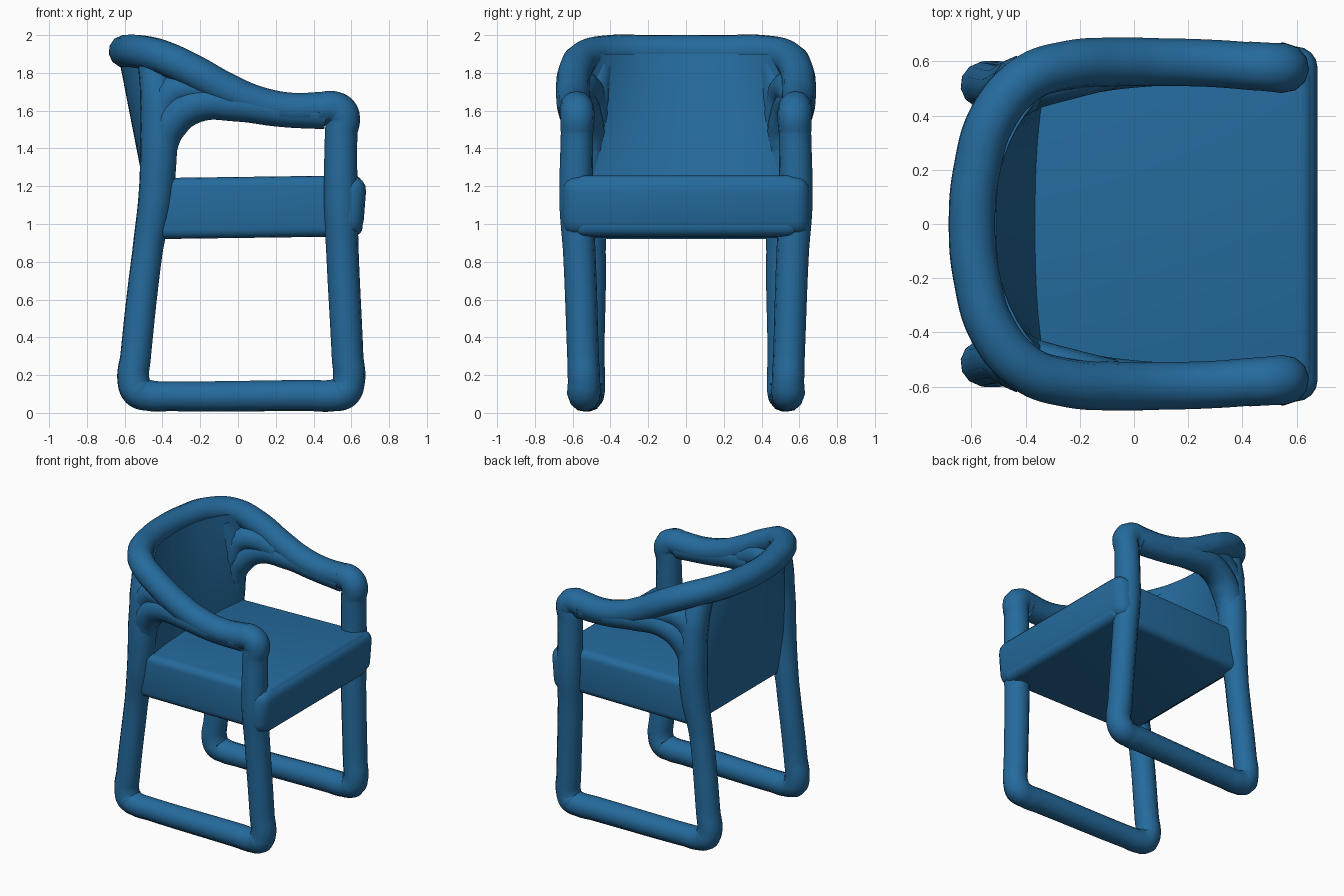
import bpy, bmesh
from mathutils import Vector

cube = bpy.data.objects.get("Cube")
if cube:
    bpy.data.objects.remove(cube, do_unlink=True)

COLOR = (0.018, 0.145, 0.335, 1)
blue = bpy.data.materials.new("chair blue")
blue.use_nodes = True
blue.diffuse_color = COLOR
bsdf = next(n for n in blue.node_tree.nodes if n.type == 'BSDF_PRINCIPLED')
bsdf.inputs["Base Color"].default_value = COLOR
bsdf.inputs["Roughness"].default_value = 0.6


def finish(obj, angle=0.9):
    """Turn an object into a mesh and smooth it, keeping hard creases."""
    bpy.ops.object.select_all(action='DESELECT')
    obj.select_set(True)
    bpy.context.view_layer.objects.active = obj
    bpy.ops.object.convert(target='MESH')
    obj = bpy.context.object
    if not obj.data.materials:
        obj.data.materials.append(blue)
    bpy.ops.object.shade_smooth_by_angle(angle=angle)


def tube(name, points, mirror=False):
    """Round tube through (x, y, z, radius) points, optionally mirrored in y."""
    curve = bpy.data.curves.new(name, 'CURVE')
    curve.dimensions = '3D'
    curve.bevel_depth = 1
    curve.bevel_resolution = 4
    curve.resolution_u = 8
    curve.use_fill_caps = True
    for side in ((1, -1) if mirror else (1,)):
        spline = curve.splines.new('BEZIER')
        spline.bezier_points.add(len(points) - 1)
        for bp, (x, y, z, r) in zip(spline.bezier_points, points):
            bp.co = (x, y * side, z)
            bp.radius = r
            bp.handle_left_type = bp.handle_right_type = 'AUTO'
    obj = bpy.data.objects.new(name, curve)
    bpy.context.collection.objects.link(obj)
    finish(obj)


# Side frames: arm end, front leg, floor runner and back leg as one bent tube
tube("side_frame", [
    (0.42, .585, 1.605, .088), (0.51, .578, 1.612, .09), (0.55, .575, 1.58, .092),
    (0.546, .577, 1.48, .086), (0.545, .58, 1.1, .09), (0.553, .565, 0.85, .086),
    (0.58, .545, 0.3, .084), (0.585, .54, 0.16, .086), (0.56, .54, 0.11, .09),
    (0.5, .538, 0.092, .084), (0.38, .535, 0.092, .083), (-0.36, .52, 0.088, .079),
    (-0.47, .518, 0.092, .082), (-0.53, .515, 0.115, .088), (-0.553, .513, 0.17, .086),
    (-0.542, .513, 0.3, .082), (-0.48, .505, 0.85, .081), (-0.435, .52, 1.15, .093),
    (-0.42, .52, 1.42, .1), (-0.42, .5, 1.66, .1), (-0.45, .46, 1.84, .08),
], mirror=True)

# Lower branch flowing from the back leg under the arm, and the web above it
tube("arm_bracket", [
    (-0.42, .515, 1.36, .085), (-0.36, .53, 1.53, .098), (-0.22, .565, 1.632, .095),
    (0, .593, 1.632, .09), (0.22, .595, 1.598, .083), (0.46, .58, 1.585, .083),
], mirror=True)
tube("arm_web", [
    (-0.42, .5, 1.55, .095), (-0.36, .52, 1.68, .092), (-0.26, .545, 1.72, .09),
    (-0.08, .585, 1.67, .085),
], mirror=True)

# Continuous top rail sweeping from arm to arm
half = [
    (0.46, .58, 1.612, .088), (0.28, .593, 1.608, .087), (0.1, .597, 1.643, .088),
    (-0.06, .598, 1.71, .09), (-0.25, .585, 1.815, .09), (-0.4, .533, 1.883, .09),
    (-0.52, .395, 1.912, .09), (-0.58, .2, 1.914, .088),
]
tube("top_rail", half + [(-0.598, 0, 1.914, .087)]
     + [(x, -y, z, r) for x, y, z, r in reversed(half)])


# Upholstered back panel: flat at the seat, bowed along the rail at the top
def back_panel():
    rows, cols = 10, 20
    bm = bmesh.new()

    def sheet(bottom, top):
        grid = []
        for i in range(rows + 1):
            t = i / rows
            line = []
            for j in range(cols + 1):
                s = 2 * j / cols - 1
                bow = 0.2 * abs(s) ** 2.6 * t ** 1.5
                x = bottom + (top - bottom) * t + bow
                line.append(bm.verts.new((x, s * 0.51, 0.95 + 0.95 * t)))
            grid.append(line)
        return grid

    back, front = sheet(-0.45, -0.635), sheet(-0.3, -0.51)
    for i in range(rows):
        for j in range(cols):
            for g in (back, front):
                bm.faces.new((g[i][j], g[i][j + 1], g[i + 1][j + 1], g[i + 1][j]))
        for j in (0, cols):
            bm.faces.new((back[i][j], back[i + 1][j], front[i + 1][j], front[i][j]))
    for j in range(cols):
        for i in (0, rows):
            bm.faces.new((back[i][j], back[i][j + 1], front[i][j + 1], front[i][j]))
    bmesh.ops.recalc_face_normals(bm, faces=bm.faces)
    mesh = bpy.data.meshes.new("back_panel")
    bm.to_mesh(mesh)
    bm.free()
    obj = bpy.data.objects.new("back_panel", mesh)
    bpy.context.collection.objects.link(obj)
    finish(obj)


back_panel()


def block(name, low, high, bevel, shape=None):
    """Rounded box between two corners; shape may nudge its corners first."""
    low, high = Vector(low), Vector(high)
    bpy.ops.mesh.primitive_cube_add(size=1)
    obj = bpy.context.object
    obj.name = obj.data.name = name
    for v in obj.data.vertices:
        v.co = Vector([lo if c < 0 else hi for c, lo, hi in zip(v.co, low, high)])
        if shape:
            shape(v.co)
    mod = obj.modifiers.new("round", 'BEVEL')
    mod.width = bevel
    mod.segments = 4
    finish(obj)


def slope_seat(co):
    # the back end sits a little lower and narrower
    if co.x < 0:
        co.z -= 0.015
        co.y *= 0.96


def taper_lip(co):
    # the lip leans back toward its lower edge
    if co.z < 1.1:
        co.x -= 0.025


# Seat cushion, with a wider rounded lip wrapping the front legs
block("seat", (-0.44, -0.592, 0.935), (0.66, 0.592, 1.258), 0.05, slope_seat)
block("seat_front_lip", (0.48, -0.655, 0.935), (0.684, 0.655, 1.252), 0.08, taper_lip)
